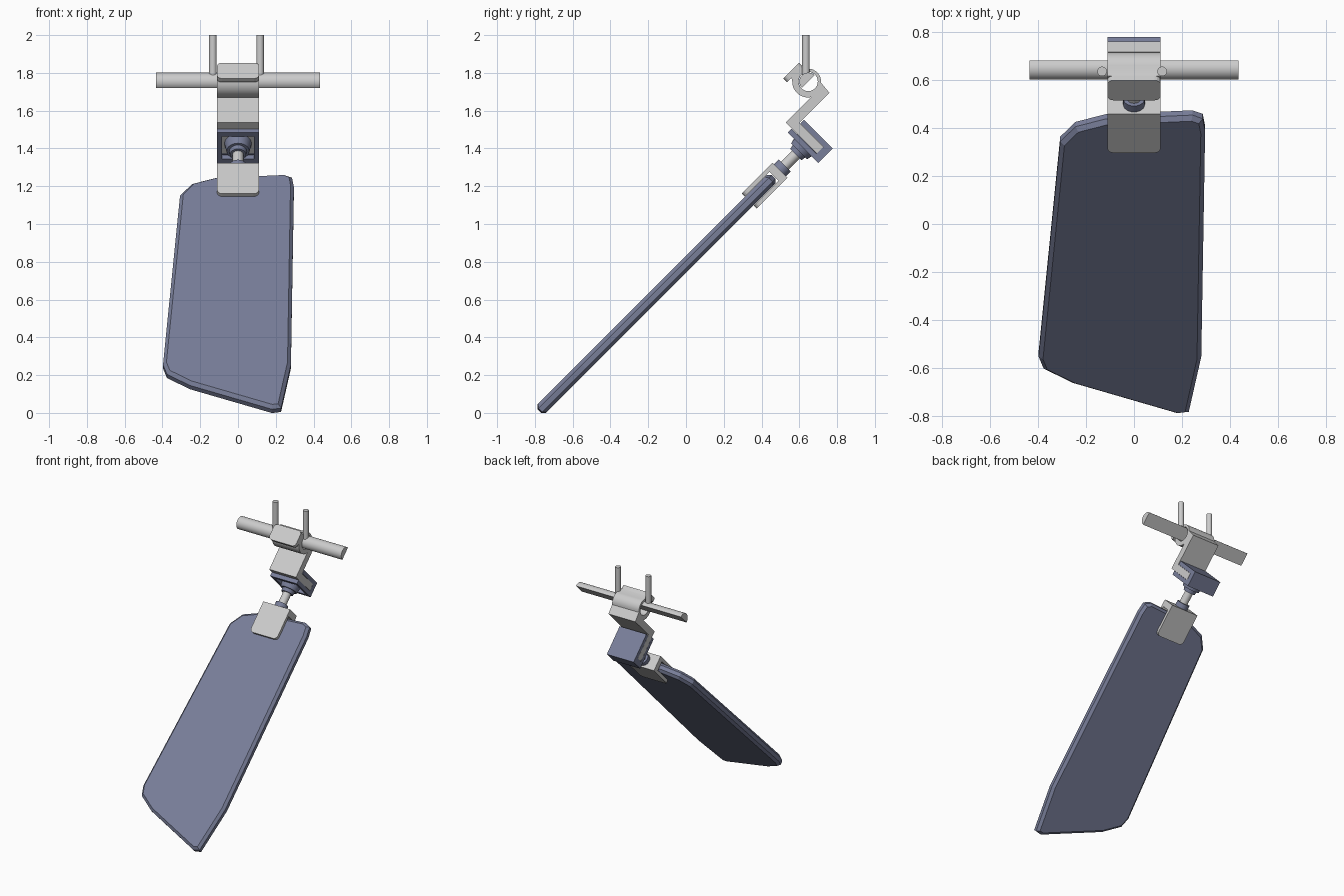
import bpy, bmesh, math

if "Cube" in bpy.data.objects:
    bpy.data.objects.remove(bpy.data.objects["Cube"])

# Everything but the pins is built upright, then leaned back 45 degrees about x
LEAN = (-math.pi / 4, 0, 0)
W = 0.111          # half width of all bracket parts
ROD_Y = -0.556     # axis of the mirror stem

blue = bpy.data.materials.new("slate_blue")
blue.diffuse_color = (0.19, 0.21, 0.32, 1)
blue.use_nodes = True
blue.node_tree.nodes["Principled BSDF"].inputs["Base Color"].default_value = blue.diffuse_color


def finish(name, bm, mat=None, lean=True, smooth=False):
    bmesh.ops.recalc_face_normals(bm, faces=bm.faces)
    me = bpy.data.meshes.new(name)
    bm.to_mesh(me)
    bm.free()
    ob = bpy.data.objects.new(name, me)
    bpy.context.collection.objects.link(ob)
    if lean:
        ob.rotation_euler = LEAN
    if mat:
        me.materials.append(mat)
    if smooth:
        bpy.ops.object.select_all(action='DESELECT')
        ob.select_set(True)
        bpy.context.view_layer.objects.active = ob
        bpy.ops.object.shade_smooth_by_angle(angle=math.radians(35))
    return ob


def prism(name, loops, axis, a, b, mat=None, corner=None, radius=0.03, smooth=False):
    """Extrude closed outlines (first outer, then holes) along an axis from a to b."""
    place = {'x': lambda p, q: (a, p, q),
             'y': lambda p, q: (p, a, q),
             'z': lambda p, q: (p, q, a)}[axis]
    bm = bmesh.new()
    edges = []
    for loop in loops:
        vs = [bm.verts.new(place(*p)) for p in loop]
        edges += [bm.edges.new((vs[i - 1], vs[i])) for i in range(len(vs))]
    bmesh.ops.triangle_fill(bm, edges=edges, use_beauty=True)
    bmesh.ops.dissolve_limit(bm, angle_limit=0.01, verts=[], edges=bm.edges[:])
    ext = bmesh.ops.extrude_face_region(bm, geom=bm.faces[:])
    step = [0, 0, 0]
    step['xyz'.index(axis)] = b - a
    bmesh.ops.translate(bm, vec=step, verts=[g for g in ext['geom'] if isinstance(g, bmesh.types.BMVert)])
    if corner:
        # Round the corner edges that run along y
        sel = [e for e in bm.edges if all(corner(v.co) for v in e.verts)
               and abs(e.verts[0].co.x - e.verts[1].co.x) < 1e-4
               and abs(e.verts[0].co.z - e.verts[1].co.z) < 1e-4]
        bmesh.ops.bevel(bm, geom=sel, offset=radius, segments=4, profile=0.5, affect='EDGES')
    return finish(name, bm, mat, smooth=smooth)


def cylinder(name, x, y, z0, z1, r0, r1=None, mat=None, lean=True):
    bm = bmesh.new()
    bmesh.ops.create_cone(bm, cap_ends=True, segments=24, radius1=r0,
                          radius2=r0 if r1 is None else r1, depth=z1 - z0)
    bmesh.ops.translate(bm, vec=(x, y, (z0 + z1) / 2), verts=bm.verts)
    return finish(name, bm, mat, lean, smooth=True)


def arc(cy, cz, r, a0, a1, n):
    return [(cy + r * math.cos(math.radians(a0 + (a1 - a0) * i / n)),
             cz + r * math.sin(math.radians(a0 + (a1 - a0) * i / n))) for i in range(n + 1)]


def rect(p0, p1, q0, q1):
    return [(p0, q0), (p1, q0), (p1, q1), (p0, q1)]


# Large panel with chamfered rim
outline = [(-0.307, 1.056), (-0.243, 1.143), (-0.116, 1.189), (0.243, 1.211), (0.286, 1.19),
           (0.296, 1.119), (0.28, -0.21), (0.228, -0.535), (0.18, -0.543),
           (-0.254, -0.365), (-0.376, -0.281), (-0.397, -0.21)]
panel = prism("panel", [outline], 'y', -0.588, -0.524, blue)
bev = panel.modifiers.new("rim", 'BEVEL')
bev.width = 0.018
bev.segments = 1
bev.limit_method = 'ANGLE'
bev.angle_limit = math.radians(82)

# U-shaped clamp gripping the panel, rounded jaw tips
prism("panel_clamp", [[(-0.612, 1.03), (-0.612, 1.26), (-0.5, 1.26), (-0.5, 1.03),
                       (-0.522, 1.03), (-0.522, 1.215), (-0.59, 1.215), (-0.59, 1.03)]],
      'x', -W, W, corner=lambda c: c.z < 1.031, radius=0.028)

# Stem with collars and socket
cylinder("lower_collar", 0, ROD_Y, 1.255, 1.295, 0.045, mat=blue)
cylinder("stem", 0, ROD_Y, 1.25, 1.46, 0.029)
cylinder("upper_collar", 0, ROD_Y, 1.378, 1.41, 0.042, 0.048, blue)
cylinder("socket", 0, ROD_Y, 1.403, 1.461, 0.06, 0.072, blue)

# Blue channel wrapped round the bracket foot, with a square window below
prism("channel", [[(-0.655, 1.54), (-0.44, 1.54), (-0.44, 1.459), (-0.481, 1.459),
                   (-0.481, 1.511), (-0.655, 1.511)]], 'x', -W, W, blue)
prism("channel_floor", [rect(-W, W, -0.668, -0.44),
                        rect(-0.086, 0.086, -0.638, -0.47)], 'z', 1.43, 1.459, blue)

# Bracket: foot, arm and ring round the bar
CY, CZ = -0.783, 1.698
bracket = ([(-0.482, 1.46), (-0.713, 1.46), (-0.713, 1.655)]
           + arc(CY, CZ, 0.085, -40, -140, 8)
           + [(-0.862, 1.65), (-0.862, 1.732)]
           + arc(CY, CZ, 0.068, 135, 40, 8)
           + [(-0.662, 1.735), (-0.662, 1.51), (-0.482, 1.51)])
hole = arc(CY, CZ, 0.051, 0, 345, 23)
prism("bracket", [bracket, hole], 'x', -W, W, smooth=True)
prism("bracket_cap", [rect(-W, W, 1.616, 1.733)], 'y', -0.888, -0.86,
      corner=lambda c: True, radius=0.025)

# Half-round cross bar, flat side facing back and down
prism("cross_bar", [arc(CY, CZ, 0.047, 90, 270, 14)], 'x', -0.434, 0.434, smooth=True)

# Upright pins
for side, x in (("left", -0.133), ("right", 0.117)):
    cylinder(side + "_pin", x, 0.635, 1.765, 2.0, 0.02, lean=False)
